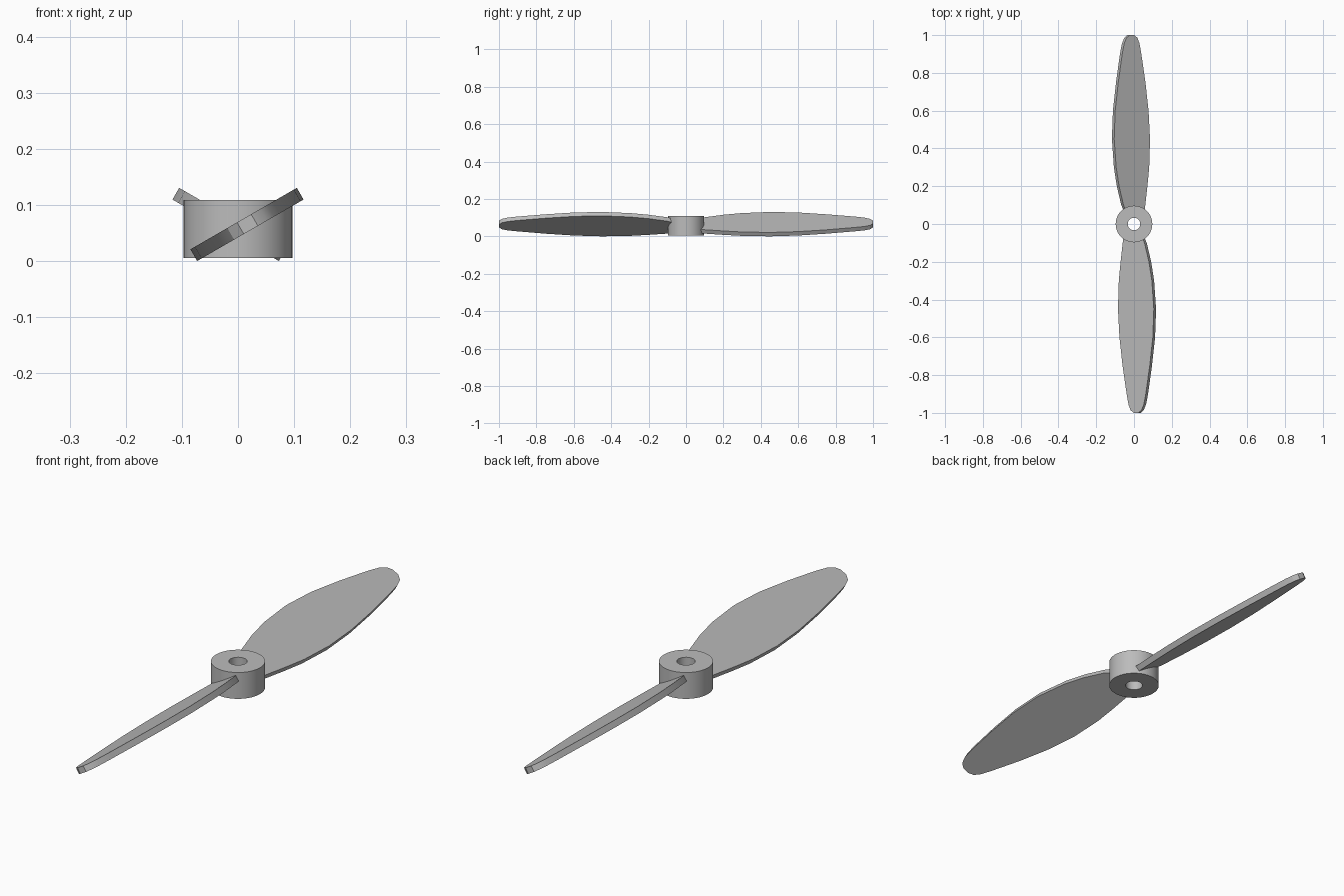
import bpy, bmesh, math
from mathutils import Matrix, Vector

cube = bpy.data.objects.get("Cube")
if cube:
    bpy.data.objects.remove(cube, do_unlink=True)

grey = bpy.data.materials.new("plain_grey")
grey.use_nodes = True
color = (0.5, 0.5, 0.5, 1)
grey.diffuse_color = color
grey.node_tree.nodes["Principled BSDF"].inputs["Base Color"].default_value = color


def finish(name, bm):
    bmesh.ops.recalc_face_normals(bm, faces=bm.faces)
    mesh = bpy.data.meshes.new(name)
    bm.to_mesh(mesh)
    bm.free()
    mesh.materials.append(grey)
    obj = bpy.data.objects.new(name, mesh)
    bpy.context.collection.objects.link(obj)
    bpy.ops.object.select_all(action='DESELECT')
    obj.select_set(True)
    bpy.context.view_layer.objects.active = obj
    bpy.ops.object.shade_smooth_by_angle(angle=math.radians(30))
    return obj


# Hub: rectangular wall section revolved around the shaft hole
bm = bmesh.new()
section = [(0.033, 0.005), (0.097, 0.005), (0.097, 0.109), (0.033, 0.109)]
verts = [bm.verts.new((r, 0, z)) for r, z in section]
edges = [bm.edges.new((verts[i], verts[i - 1])) for i in range(4)]
bmesh.ops.spin(bm, geom=verts + edges, cent=(0, 0, 0), axis=(0, 0, 1),
               angle=math.tau, steps=48, use_merge=True)
bmesh.ops.remove_doubles(bm, verts=bm.verts, dist=0.0001)
finish("hub", bm)

# Blade outline: distance from shaft, trailing edge, leading edge
STATIONS = [
    (0.055, -0.055, 0.048), (0.1, -0.062, 0.071), (0.2, -0.075, 0.098),
    (0.3, -0.086, 0.116), (0.45, -0.091, 0.128), (0.6, -0.082, 0.122),
    (0.75, -0.063, 0.103), (0.9, -0.038, 0.079), (0.955, -0.027, 0.067),
    (0.985, -0.015, 0.053), (1.0, 0.005, 0.034)]
THICKNESS = 0.024
PITCH = Matrix.Rotation(math.radians(-30), 4, 'Y')


def blade(name, turn):
    bm = bmesh.new()
    outline = [(a, -d) for d, a, b in STATIONS]
    outline += [(b, -d) for d, a, b in reversed(STATIONS)]
    face = bm.faces.new([bm.verts.new((x, y, -THICKNESS / 2)) for x, y in outline])
    ext = bmesh.ops.extrude_face_region(bm, geom=[face], use_keep_orig=True)
    top = [v for v in ext["geom"] if isinstance(v, bmesh.types.BMVert)]
    bmesh.ops.translate(bm, verts=top, vec=(0, 0, THICKNESS))
    place = Matrix.Rotation(turn, 4, 'Z') @ Matrix.Translation(Vector((0, 0, 0.056))) @ PITCH
    bm.transform(place)
    finish(name, bm)


# Two pitched blades, half a turn apart
blade("front_blade", 0)
blade("back_blade", math.pi)
